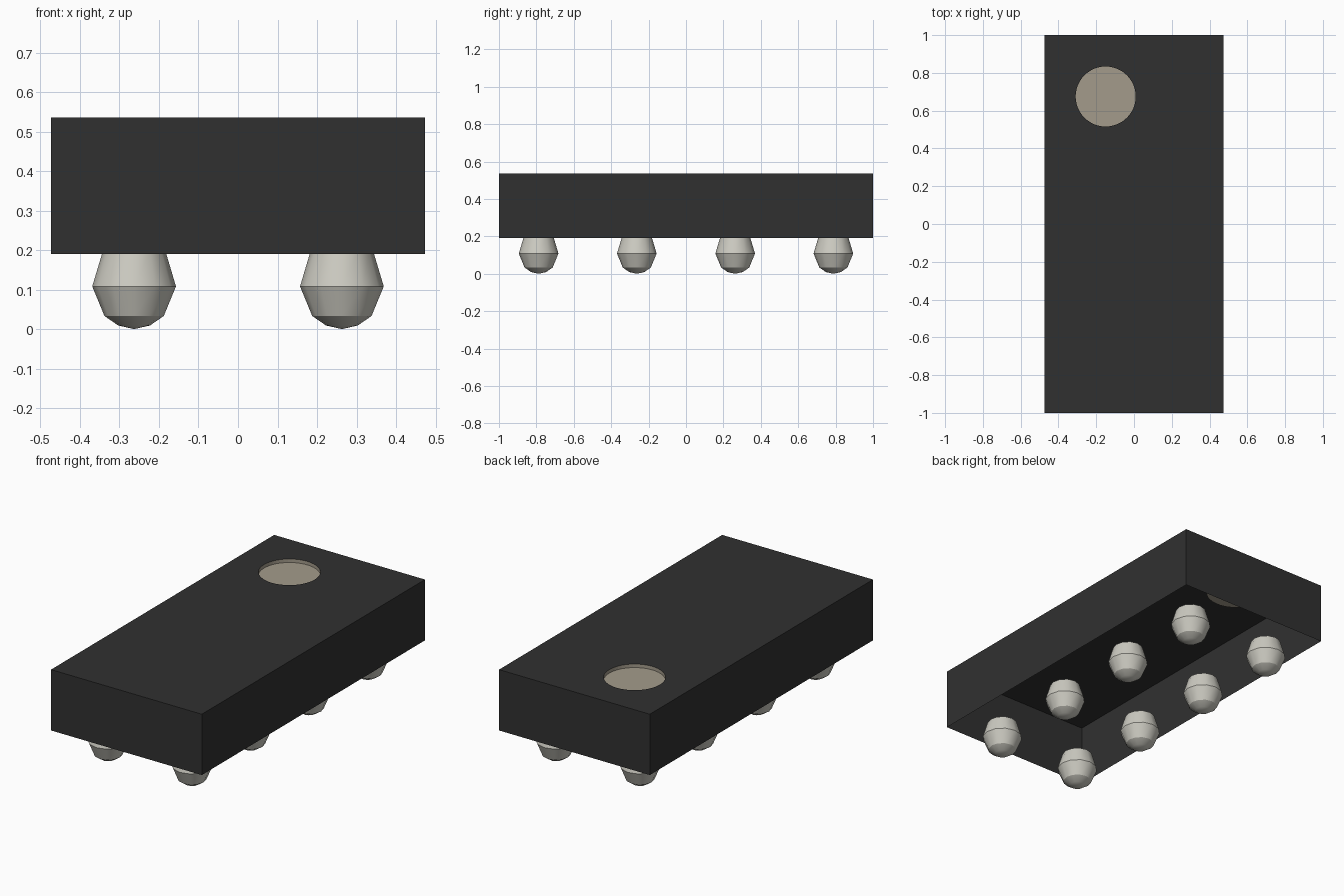
import bpy, bmesh, math

if "Cube" in bpy.data.objects:
    bpy.data.objects.remove(bpy.data.objects["Cube"], do_unlink=True)

HALF_X, HALF_Y = 0.473, 1.0
BOTTOM, TOP = 0.19, 0.535
DOT_X, DOT_Y, DOT_R, DOT_DEPTH = -0.15, 0.675, 0.159, 0.02


def material(name, rgb):
    mat = bpy.data.materials.new(name)
    mat.use_nodes = True
    mat.diffuse_color = (*rgb, 1)
    mat.node_tree.nodes["Principled BSDF"].inputs["Base Color"].default_value = (*rgb, 1)
    return mat


def make_object(name, bm, mat):
    bmesh.ops.recalc_face_normals(bm, faces=bm.faces)
    mesh = bpy.data.meshes.new(name)
    bm.to_mesh(mesh)
    bm.free()
    mesh.materials.append(mat)
    obj = bpy.data.objects.new(name, mesh)
    bpy.context.collection.objects.link(obj)
    return obj


def closed_loop(bm, points):
    verts = [bm.verts.new(p) for p in points]
    return [bm.edges.new((v, verts[i - 1])) for i, v in enumerate(verts)]


def extrude_down(bm, edges, depth):
    new = bmesh.ops.extrude_edge_only(bm, edges=edges)["geom"]
    verts = [g for g in new if isinstance(g, bmesh.types.BMVert)]
    bmesh.ops.translate(bm, verts=verts, vec=(0, 0, -depth))
    return [g for g in new if isinstance(g, bmesh.types.BMEdge)]


def dot_circle(z, n=48):
    return [(DOT_X + DOT_R * math.cos(2 * math.pi * i / n),
             DOT_Y + DOT_R * math.sin(2 * math.pi * i / n), z) for i in range(n)]


charcoal = material("charcoal", (0.03, 0.03, 0.03))
beige = material("beige", (0.37, 0.33, 0.26))
silver = material("silver", (0.60, 0.59, 0.53))

# Hollow casing, open underneath, with a round hole in its top
bm = bmesh.new()
rim = closed_loop(bm, [(x * HALF_X, y * HALF_Y, TOP)
                       for x, y in ((-1, -1), (1, -1), (1, 1), (-1, 1))])
hole = closed_loop(bm, dot_circle(TOP))
bmesh.ops.triangle_fill(bm, edges=rim + hole, use_beauty=True, normal=(0, 0, 1))
extrude_down(bm, rim, TOP - BOTTOM)
make_object("casing", bm, charcoal)

# Shallow round marker dish set into the hole
bm = bmesh.new()
lower = extrude_down(bm, closed_loop(bm, dot_circle(TOP)), DOT_DEPTH)
bmesh.ops.contextual_create(bm, geom=lower)
dish = make_object("marker_dish", bm, beige)
# The dish floor faces up
floor = max(dish.data.polygons, key=lambda p: p.area)
if floor.normal.z < 0:
    dish.data.flip_normals()

# Contact balls: one turned profile, repeated in two rows of four
PROFILE = [(0, 0), (0.04, 0.009), (0.075, 0.033), (0.106, 0.108),
           (0.08, 0.195), (0.045, 0.212), (0, 0.217)]
bm = bmesh.new()
verts = [bm.verts.new((r, 0, z)) for r, z in PROFILE]
edges = [bm.edges.new(pair) for pair in zip(verts, verts[1:])]
bmesh.ops.spin(bm, geom=verts + edges, cent=(0, 0, 0), axis=(0, 0, 1),
               angle=2 * math.pi, steps=12, use_duplicate=False)
bmesh.ops.remove_doubles(bm, verts=bm.verts, dist=0.0005)
ball = make_object("contact_ball", bm, silver)
bpy.ops.object.select_all(action="DESELECT")
ball.select_set(True)
bpy.context.view_layer.objects.active = ball
bpy.ops.object.shade_smooth_by_angle(angle=math.radians(31))

spots = [(x, y) for x in (-0.263, 0.263) for y in (-0.788, -0.263, 0.263, 0.788)]
for i, (x, y) in enumerate(spots):
    obj = ball if i == 0 else ball.copy()
    if i:
        bpy.context.collection.objects.link(obj)
    obj.name = f"contact_ball_{i + 1}"
    obj.location = (x, y, 0)
